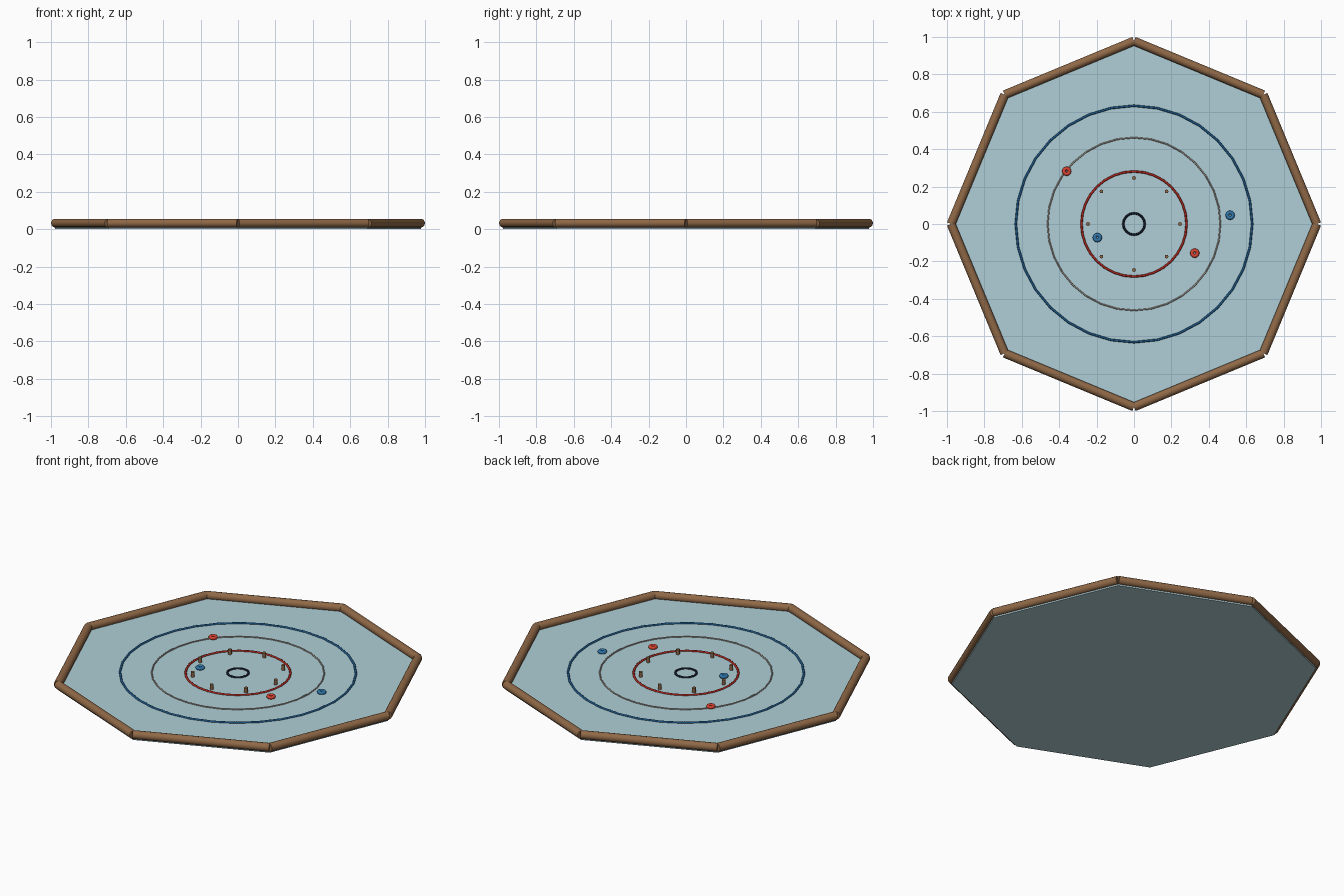
import bpy
from math import cos, sin, pi, radians
from mathutils import Vector

cube = bpy.data.objects.get("Cube")
if cube:
    bpy.data.objects.remove(cube, do_unlink=True)


def material(name, rgb):
    m = bpy.data.materials.new(name)
    m.use_nodes = True
    colour = [(c / 255) ** 2.2 for c in rgb] + [1]
    m.diffuse_color = colour
    m.node_tree.nodes["Principled BSDF"].inputs["Base Color"].default_value = colour
    return m


pale_blue = material("pale blue", (174, 206, 214))
wood = material("brown wood", (142, 104, 72))
navy = material("ring blue", (32, 88, 135))
grey = material("ring grey", (172, 160, 150))
ring_red = material("ring red", (175, 42, 34))
black = material("hub black", (24, 30, 42))
disc_red = material("disc red", (215, 68, 52))
disc_blue = material("disc blue", (52, 120, 172))


def finish(name, mat, smooth=True):
    ob = bpy.context.object
    ob.name = name
    ob.data.materials.append(mat)
    if smooth:
        bpy.ops.object.shade_smooth_by_angle(angle=radians(50))
    return ob


def ring(name, mat, major, minor, z, x=0, y=0, segments=32):
    bpy.ops.mesh.primitive_torus_add(major_radius=major, minor_radius=minor,
                                     major_segments=segments, minor_segments=8,
                                     location=(x, y, z))
    return finish(name, mat)


SIDES = 8
RADIUS = 0.978
TOP = 0.02
RAIL = 0.0235


def corner(i, r, z):
    a = 2 * pi * i / SIDES
    return Vector((r * cos(a), r * sin(a), z))


# Octagonal board, corners on the axes
bpy.ops.mesh.primitive_cylinder_add(vertices=SIDES, radius=RADIUS, depth=TOP,
                                    location=(0, 0, TOP / 2))
finish("board", pale_blue, smooth=False)

# Round rails along the sides, and pegs around the hub
for i in range(SIDES):
    a, b = corner(i, RADIUS, 0.032), corner(i + 1, RADIUS, 0.032)
    bpy.ops.mesh.primitive_cylinder_add(vertices=12, radius=RAIL, depth=(b - a).length,
                                        location=(a + b) / 2)
    bpy.context.object.rotation_euler = (b - a).to_track_quat('Z', 'Y').to_euler()
    finish(f"rail_{i + 1}", wood)

    bpy.ops.mesh.primitive_cylinder_add(vertices=8, radius=0.01, depth=0.03,
                                        location=corner(i, 0.246, TOP + 0.015))
    finish(f"peg_{i + 1}", wood)

# Scoring rings
ring("outer_ring", navy, 0.632, 0.006, TOP + 0.002)
ring("middle_ring", grey, 0.462, 0.004, TOP + 0.002)
ring("inner_ring", ring_red, 0.281, 0.006, TOP + 0.002)
ring("hub_ring", black, 0.057, 0.006, TOP + 0.002)

# Playing discs with a small centre hole
for name, mat, x, y in (("red_disc_back", disc_red, -0.36, 0.282),
                        ("red_disc_front", disc_red, 0.325, -0.156),
                        ("blue_disc_inner", disc_blue, -0.196, -0.073),
                        ("blue_disc_outer", disc_blue, 0.514, 0.047)):
    ring(name, mat, 0.015, 0.01, TOP + 0.01, x, y, 16)
